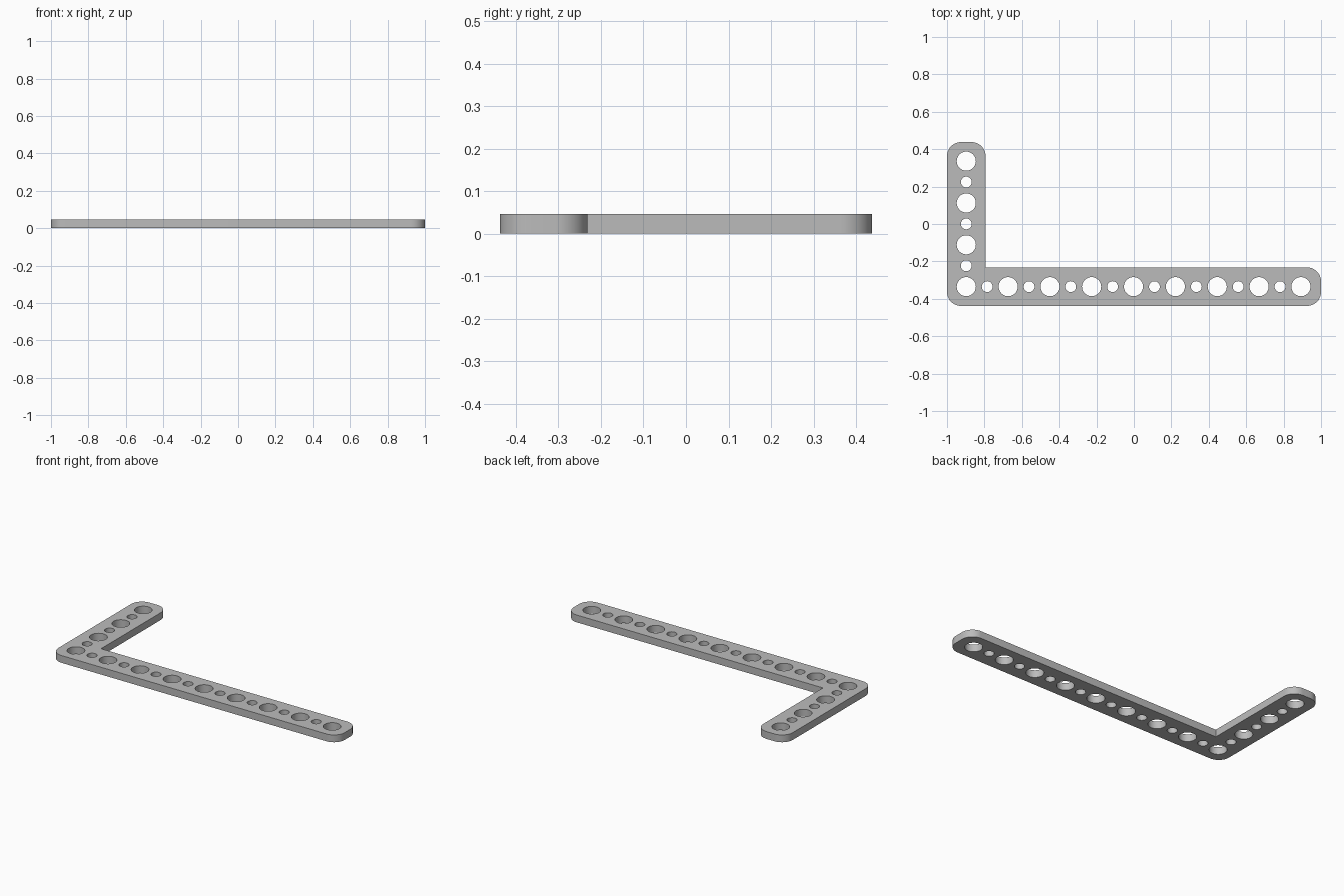
import bpy, bmesh
from math import cos, sin, pi, radians

cube = bpy.data.objects.get("Cube")
if cube:
    bpy.data.objects.remove(cube, do_unlink=True)

THICK = 0.046
PITCH = 0.2237          # spacing of the large holes
WIDTH = 0.206
CORNER = 0.075
HX, HY = 1.0, 0.438     # half extents
X0, Y0 = -HX + WIDTH / 2, -HY + WIDTH / 2   # centre of the corner hole

steel = bpy.data.materials.new("light grey metal")
steel.use_nodes = True
steel.diffuse_color = (0.5, 0.5, 0.5, 1)
steel.node_tree.nodes["Principled BSDF"].inputs["Base Color"].default_value = (0.5, 0.5, 0.5, 1)


def arc(cx, cy, r, start, sweep, n, closed=False):
    """Points along an arc, anticlockwise."""
    count = n if closed else n + 1
    return [(cx + r * cos(start + sweep * i / n), cy + r * sin(start + sweep * i / n))
            for i in range(count)]


def add_loop(bm, points):
    verts = [bm.verts.new((x, y, 0)) for x, y in points]
    return [bm.edges.new((v, verts[(i + 1) % len(verts)])) for i, v in enumerate(verts)]


# L-shaped outline: five rounded outer corners and a sharp inner one
inner_x, inner_y = -HX + WIDTH, -HY + WIDTH
r = CORNER
outline = []
for cx, cy, quarter in [(-HX + r, -HY + r, 2), (HX - r, -HY + r, 3), (HX - r, inner_y - r, 0)]:
    outline += arc(cx, cy, r, quarter * pi / 2, pi / 2, 12)
outline.append((inner_x, inner_y))
for cx, cy, quarter in [(inner_x - r, HY - r, 0), (-HX + r, HY - r, 1)]:
    outline += arc(cx, cy, r, quarter * pi / 2, pi / 2, 12)

# Alternating large and small holes along both arms
centres = [(X0 + i * PITCH / 2, Y0, i) for i in range(17)]
centres += [(X0, Y0 + i * PITCH / 2, i) for i in range(1, 7)]

bm = bmesh.new()
edges = add_loop(bm, outline)
for x, y, i in centres:
    edges += add_loop(bm, arc(x, y, 0.029 if i % 2 else 0.051, 0, 2 * pi, 40, closed=True))

# Fill the flat plate around the holes and give it thickness
bmesh.ops.triangle_fill(bm, edges=edges, use_beauty=True, normal=(0, 0, 1))
top = bmesh.ops.extrude_face_region(bm, geom=bm.faces[:])["geom"]
bmesh.ops.translate(bm, vec=(0, 0, THICK),
                    verts=[g for g in top if isinstance(g, bmesh.types.BMVert)])
bmesh.ops.recalc_face_normals(bm, faces=bm.faces[:])

mesh = bpy.data.meshes.new("corner_bracket")
bm.to_mesh(mesh)
bm.free()
mesh.materials.append(steel)
bracket = bpy.data.objects.new("corner_bracket", mesh)
bpy.context.collection.objects.link(bracket)
bpy.context.view_layer.objects.active = bracket
bracket.select_set(True)
bpy.ops.object.shade_smooth_by_angle(angle=radians(30))
